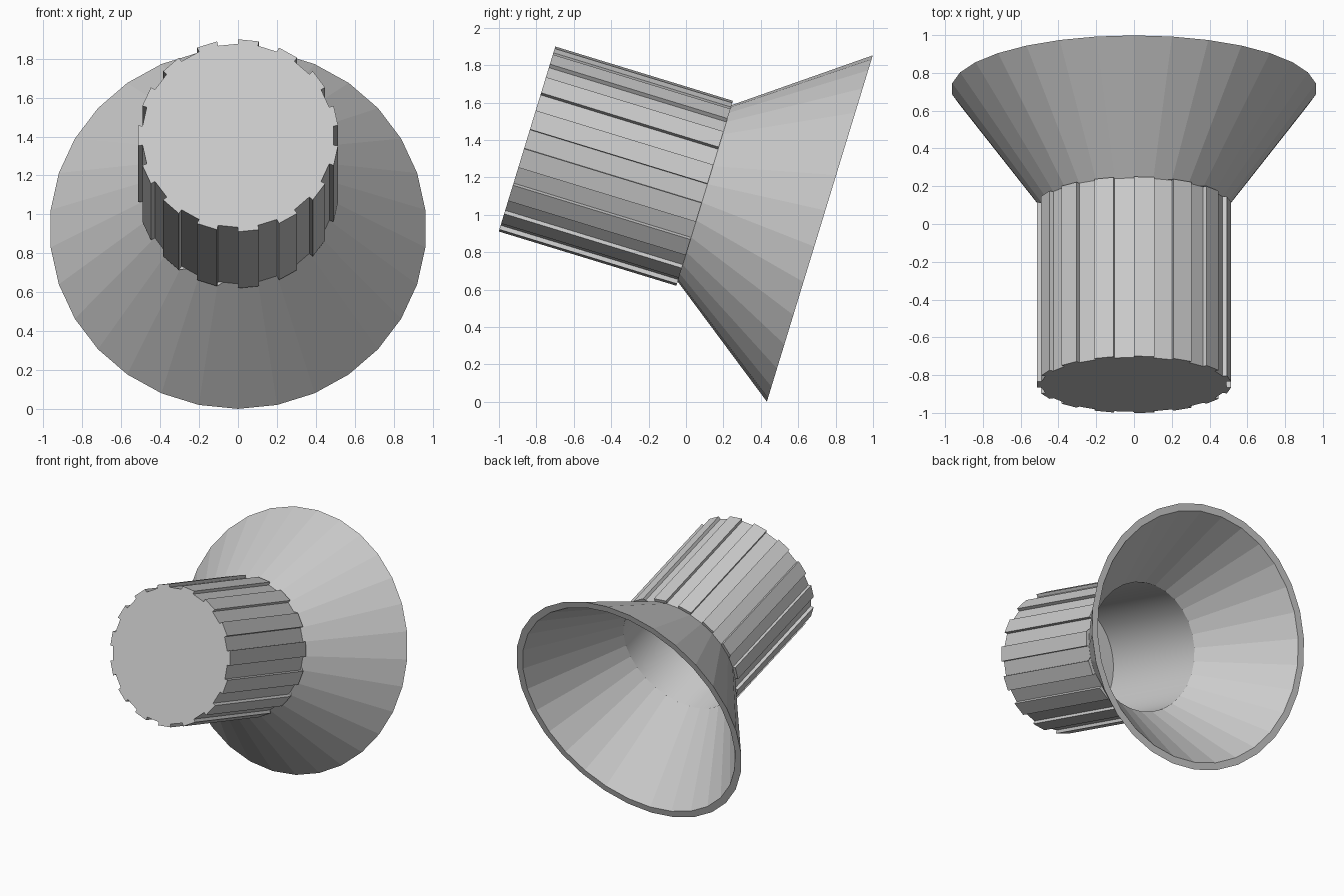
import bpy, bmesh
from math import sin, cos, radians

if "Cube" in bpy.data.objects:
    bpy.data.objects.remove(bpy.data.objects["Cube"], do_unlink=True)

SIDES = 30
STEP = 360 / SIDES
LENGTH = 0.993          # grip length along the tilted axis
FLARE_END = 1.637       # distance of the bell rim along the axis
RIDGE, GROOVE, BORE = 0.517, 0.493, 0.47
FLOOR = 0.045

grey = bpy.data.materials.new("plain grey")
grey.use_nodes = True
colour = (0.6, 0.6, 0.6, 1)
grey.diffuse_color = colour
grey.node_tree.nodes["Principled BSDF"].inputs["Base Color"].default_value = colour


def ring(bm, points, depth):
    """Ring of vertices from (radius, degrees) pairs at a depth behind the front cap."""
    return [bm.verts.new((r * sin(radians(a)), r * cos(radians(a)), -depth))
            for r, a in points]


def bridge(bm, a, b):
    n = len(a)
    return [bm.faces.new((a[i], a[(i + 1) % n], b[(i + 1) % n], b[i])) for i in range(n)]


def finish(bm, name):
    bmesh.ops.recalc_face_normals(bm, faces=bm.faces)
    mesh = bpy.data.meshes.new(name)
    bm.to_mesh(mesh)
    bm.free()
    mesh.materials.append(grey)
    obj = bpy.data.objects.new(name, mesh)
    bpy.context.collection.objects.link(obj)
    obj.location = (0, -0.85, 1.405)
    obj.rotation_euler = (radians(73), 0, 0)


# Ridged grip: alternating ridge and groove facets, hollow from the back
bm = bmesh.new()
outline = []
for i in range(SIDES):
    r = GROOVE if i % 2 else RIDGE
    outline += [(r, i * STEP), (r, (i + 1) * STEP)]
circle = [(BORE, k * STEP / 2) for k in range(SIDES * 2)]
front = ring(bm, outline, 0)
back = ring(bm, outline, LENGTH)
mouth = ring(bm, circle, LENGTH)
floor = ring(bm, circle, FLOOR)
bm.faces.new(front)
bridge(bm, front, back)
bridge(bm, back, mouth)
for face in bridge(bm, mouth, floor):
    face.smooth = True
bm.faces.new(floor)
for edge in bm.edges:
    if edge.calc_face_angle(0) > radians(30):
        edge.smooth = False
finish(bm, "ridged_grip")

# Flared bell: closed thin-walled profile swept round the axis
bm = bmesh.new()
profile = [(GROOVE, LENGTH), (0.968, FLARE_END), (0.915, FLARE_END), (BORE, LENGTH)]
rings = [ring(bm, [(r, i * STEP) for i in range(SIDES)], d) for r, d in profile]
for i in range(len(rings)):
    bridge(bm, rings[i - 1], rings[i])
finish(bm, "flared_bell")
